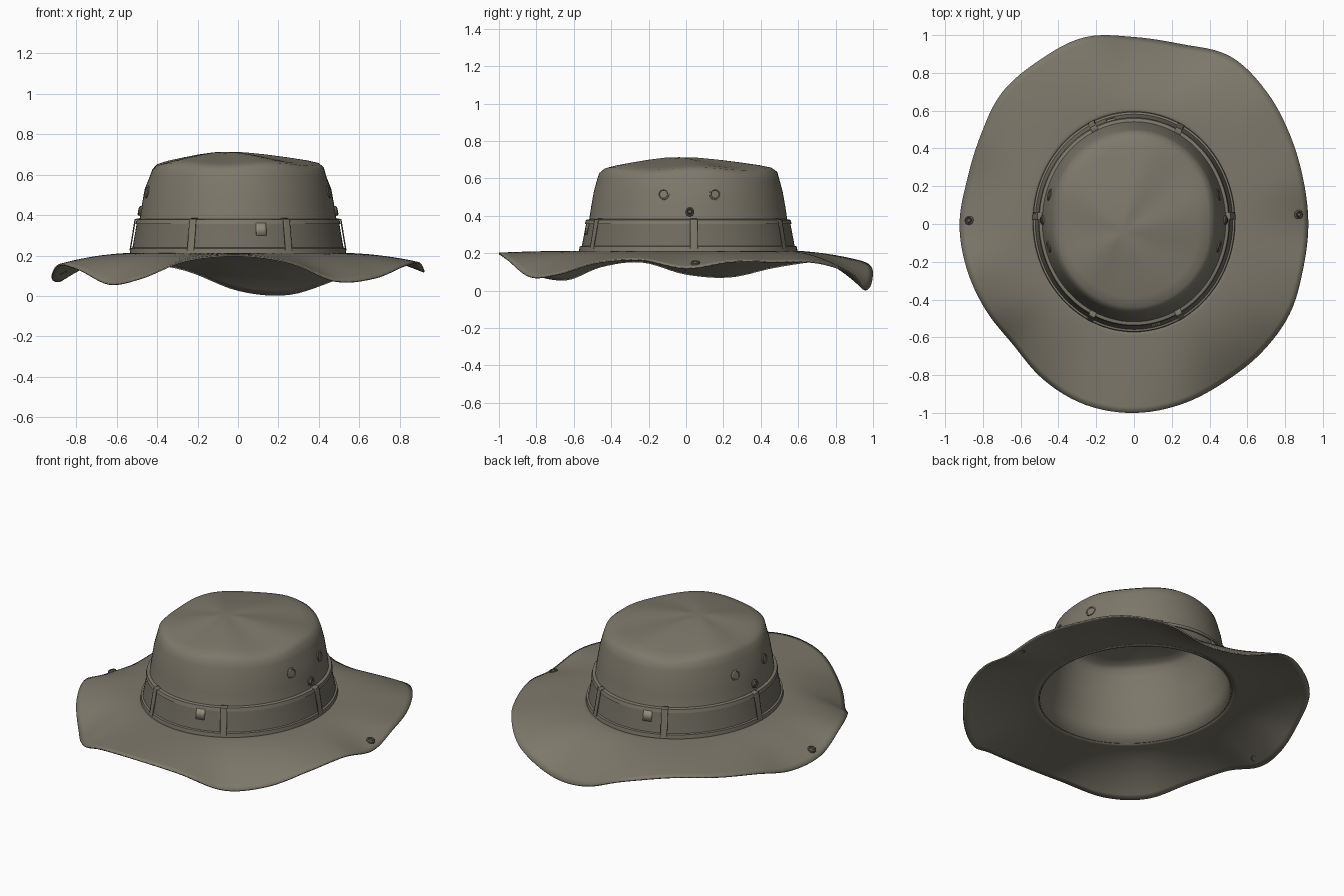
import bpy, bmesh, math
from mathutils import Vector

if "Cube" in bpy.data.objects:
    bpy.data.objects.remove(bpy.data.objects["Cube"])

RY, CY = 1.09, 0.012          # ellipse ratio and centre of the crown


def material(name, rgb):
    m = bpy.data.materials.new(name)
    m.diffuse_color = (*rgb, 1)
    m.use_nodes = True
    m.node_tree.nodes["Principled BSDF"].inputs["Base Color"].default_value = m.diffuse_color
    return m


CLOTH = material("olive cloth", (0.205, 0.188, 0.145))
BAND = material("dark olive band", (0.165, 0.152, 0.117))
METAL = material("dull eyelet", (0.12, 0.11, 0.085))
PATCH = material("pale patch", (0.29, 0.27, 0.20))


def grid_object(name, rows, mat, closed=True, thick=0.0, offset=-1, angle=40):
    """Skin rows of points; a closed row wraps round the hat."""
    n = len(rows[0])
    verts = [p for row in rows for p in row]
    faces = []
    for i in range(len(rows) - 1):
        for j in range(n if closed else n - 1):
            k = (j + 1) % n
            faces.append((i * n + j, i * n + k, (i + 1) * n + k, (i + 1) * n + j))
    me = bpy.data.meshes.new(name)
    me.from_pydata(verts, [], faces)
    bm = bmesh.new()
    bm.from_mesh(me)
    bmesh.ops.remove_doubles(bm, verts=bm.verts, dist=1e-5)
    bm.to_mesh(me)
    bm.free()
    me.materials.append(mat)
    ob = bpy.data.objects.new(name, me)
    bpy.context.collection.objects.link(ob)
    if thick:
        s = ob.modifiers.new("thickness", 'SOLIDIFY')
        s.thickness, s.offset = thick, offset
    bpy.ops.object.select_all(action='DESELECT')
    ob.select_set(True)
    bpy.context.view_layer.objects.active = ob
    bpy.ops.object.shade_smooth_by_angle(angle=math.radians(angle))
    return ob


def on_ellipse(r, z, a):
    return Vector((r * math.cos(a), CY + r * RY * math.sin(a), z))


def sweep(name, profile, mat, a0=0.0, a1=None, n=96, thick=0.0):
    """Sweep an (r, z) profile round the crown, fully or over an arc."""
    closed = a1 is None
    span = 2 * math.pi / n if closed else (a1 - a0) / (n - 1)
    rows = [[on_ellipse(r, z, a0 + span * j) for j in range(n)] for r, z in profile]
    return grid_object(name, rows, mat, closed, thick)


# Brim: radius and height of the wavy edge every 15 degrees from +x
EDGE_R = [.92, .925, .95, .99, 1.02, .98, .985, 1.02, 1.0, .985, .935, .91,
          .92, .915, .905, .90, .95, .99, 1.0, .985, .96, .955, .95, .925]
EDGE_Z = [.115, .15, .15, .145, .085, .005, .025, .125, .165, .155, .12, .07,
          .085, .15, .125, .055, .085, .17, .195, .16, .07, .085, .145, .16]


def edge(table, a):
    f = a / (2 * math.pi) * 24
    i, t = int(f), f - int(f)
    p, q, r, s = (table[(i + k) % 24] for k in (-1, 0, 1, 2))
    return q + 0.5 * t * (r - p + t * (2*p - 5*q + 4*r - s + t * (3*(q - r) + s - p)))


def brim_point(t, a):
    e, h = edge(EDGE_R, a), max(0.0, edge(EDGE_Z, a))
    outer = Vector((e * math.cos(a), e * math.sin(a), 0))
    p = on_ellipse(0.522, 0, a).lerp(outer, t)
    p.z = 0.205 + (h - 0.205) * t ** 1.9
    return p


N = 144
grid_object("brim", [[brim_point(1 - i / 14, 2 * math.pi * j / N) for j in range(N)]
                     for i in range(15)], CLOTH, thick=0.008, offset=1)


# Crown: tapered wall with a soft peaked top, pinched at both sides
def crown_point(r, z, a):
    side = math.exp(-((abs(math.sin(a)) / 0.3) ** 2))
    dent = side * math.exp(-((z - 0.62) / 0.06) ** 2)
    top = 1 - r / 0.437 if z > 0.632 else 0
    wave = 0.007 * math.sin(5 * a + 1) * min(1, r / 0.3) if z > 0.6 else 0
    p = on_ellipse(r * (1 - 0.03 * dent), z + wave, a)
    p.x -= 0.06 * top
    p.y -= 0.05 * top
    return p


CROWN = [(.522, .205), (.505, .30), (.486, .38), (.476, .45), (.463, .53),
         (.448, .59), (.437, .63), (.412, .651), (.36, .664), (.27, .680),
         (.17, .697), (.08, .709), (.0, .713)]
grid_object("crown", [[crown_point(r, z, 2 * math.pi * j / 96) for j in range(96)]
                      for r, z in CROWN], CLOTH, thick=0.008, angle=50)

# Hat band with piping along both edges
sweep("hat_band", [(.528, .215), (.520, .25), (.500, .365), (.486, .367)], BAND)
sweep("lower_piping", [(.520, .206), (.536, .210), (.533, .236), (.518, .240)], CLOTH)
sweep("upper_piping", [(.498, .355), (.507, .357), (.502, .378), (.484, .382)], CLOTH)

# Belt loops around the band
for i, deg in enumerate((3, 62, 115, 177, 244, 298)):
    a, w = math.radians(deg), 0.035
    sweep(f"band_loop_{i}", [(.522, .222), (.537, .226), (.512, .380), (.482, .386)],
          CLOTH, a - w, a + w, 6, thick=0.006)

# Pale worn patches on the band
for i, deg in enumerate((283, 104)):
    a = math.radians(deg)
    sweep(f"band_patch_{i}", [(.5175, .30), (.507, .36)], PATCH,
          a - 0.05, a + 0.05, 6, thick=0.003)


def stud(name, centre, normal, profile, mat):
    """Small round fitting: (radius, height) profile turned about a normal."""
    q = Vector(normal).to_track_quat('Z', 'Y')
    rows = [[Vector(centre) + q @ Vector((r * math.cos(t), r * math.sin(t), h))
             for t in (2 * math.pi * j / 16 for j in range(16))] for r, h in profile]
    grid_object(name, rows, mat)


BUTTON = [(.024, -.008), (.024, .008), (.017, .013), (.012, .006), (.009, .012), (0, .014)]
VENT = [(.031, -.008), (.031, .003), (.024, .006), (.021, .002), (0, .002)]

# Side rivets, vent eyelets and brim snaps on both sides
for side, label in ((1, "right"), (-1, "left")):
    def wall(y, z, r):
        s = (y - CY) / (r * RY)
        c = side * math.sqrt(1 - s * s)
        return (r * c, y, z), (c, s / RY, 0.2)
    stud(f"{label}_rivet", *wall(0.02, 0.42, .481), BUTTON, METAL)
    for y in (-0.12, 0.155):
        stud(f"{label}_vent_{'front' if y < 0 else 'back'}", *wall(y, 0.515, .466), VENT, CLOTH)
    a = 0.055 if side > 0 else math.pi - 0.02
    p = brim_point(0.88, a)
    stud(f"{label}_snap", p + Vector((0, 0, .008)), (side * 0.3, 0, 1), BUTTON, METAL)
